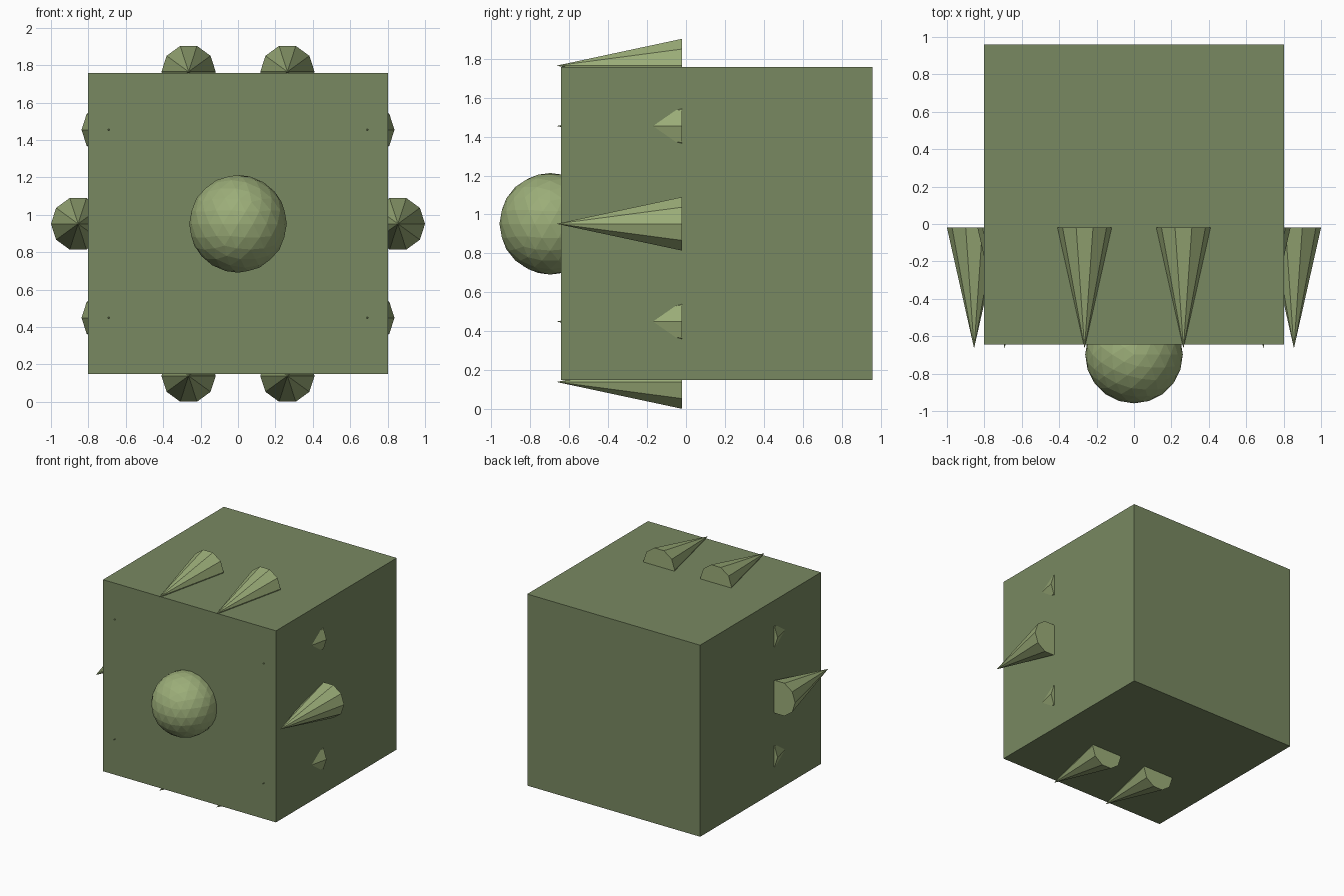
import bpy
from math import cos, sin, pi
from mathutils import Matrix

if "Cube" in bpy.data.objects:
    bpy.data.objects.remove(bpy.data.objects["Cube"])

CZ = 0.952          # height of the ring and body centre
RING, SPIKE = 0.855, 0.145


def material(name, color):
    m = bpy.data.materials.new(name)
    m.diffuse_color = (*color, 1)
    m.use_nodes = True
    m.node_tree.nodes["Principled BSDF"].inputs["Base Color"].default_value = m.diffuse_color
    return m


dark = material("dark_green", (0.19, 0.25, 0.12))
light = material("light_green", (0.33, 0.42, 0.19))


def finish(name, mat):
    ob = bpy.context.object
    ob.name = name
    ob.data.materials.append(mat)
    return ob


# Cube body
bpy.ops.mesh.primitive_cube_add(size=1, location=(0, 0.158, CZ + 0.001))
finish("body", dark).scale = (1.606, 1.602, 1.608)

# Faceted ball half sunk in the front face
bpy.ops.mesh.primitive_ico_sphere_add(subdivisions=3, radius=0.261,
                                      location=(0, -0.698, CZ))
finish("front_ball", light)

# Ring of ten ten-sided spikes pointing forward
depth = 0.645
for i in range(10):
    a = i * pi / 5
    bpy.ops.mesh.primitive_cone_add(vertices=10, radius1=SPIKE, radius2=0,
                                    depth=depth)
    spike = finish(f"spike_{i + 1}", light)
    # Align a corner of the base with the ring direction, tip towards -y
    spike.data.transform(Matrix.Rotation(pi / 2, 4, 'X') @ Matrix.Rotation(pi / 2, 4, 'Z'))
    spike.location = (RING * cos(a), -0.02 - depth / 2, CZ + RING * sin(a))
